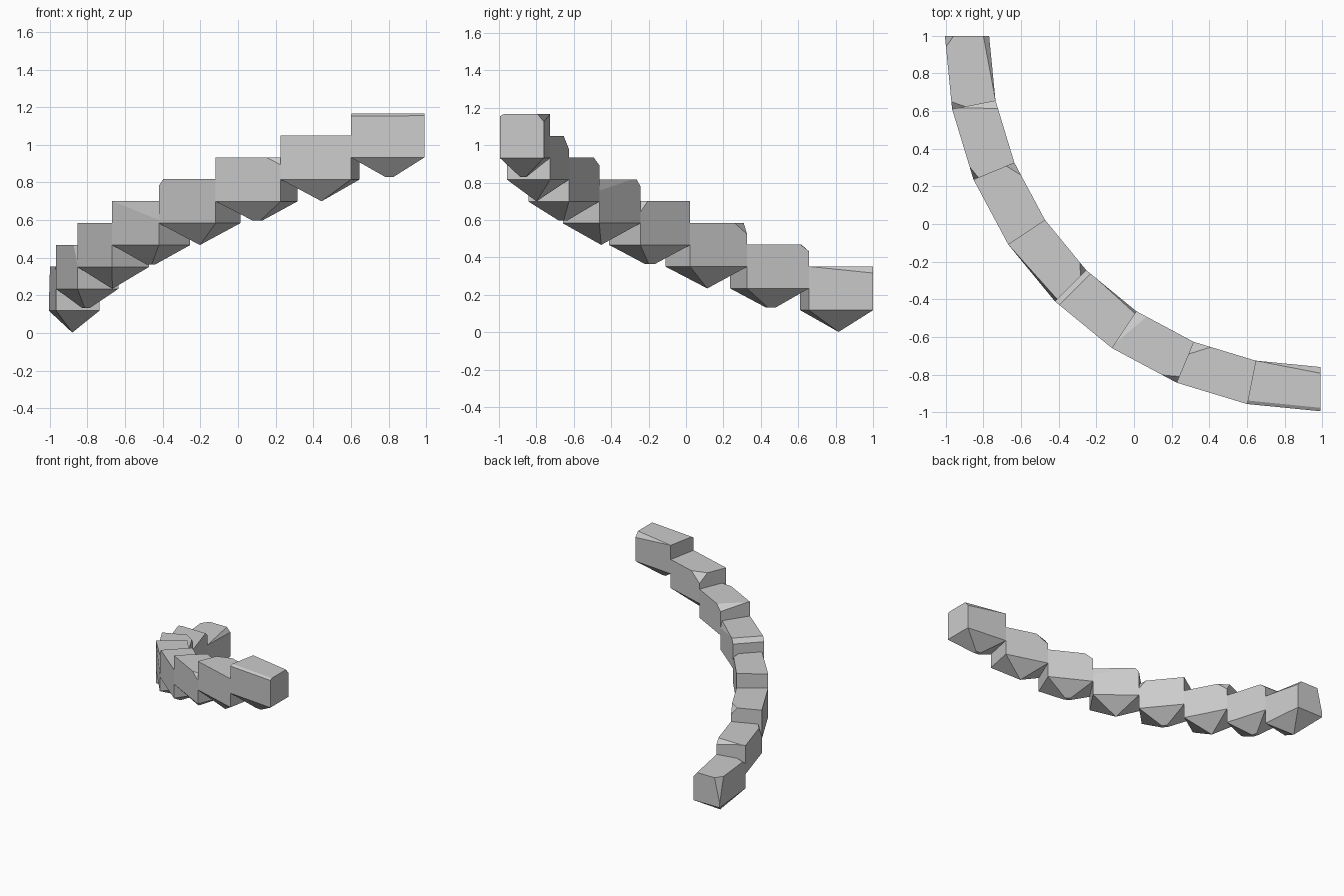
import bpy, bmesh, math
from mathutils import Vector

cube = bpy.data.objects.get("Cube")
if cube:
    bpy.data.objects.remove(cube, do_unlink=True)

# Grey stone
stone = bpy.data.materials.new("grey_stone")
stone.use_nodes = True
COLOUR = (0.6, 0.6, 0.6, 1)
stone.diffuse_color = COLOUR
stone.node_tree.nodes["Principled BSDF"].inputs["Base Color"].default_value = COLOUR

# Quarter-turn stair layout
STEPS = 8
CENTRE = Vector((0.99, 1.0, 0))
OUTER, INNER = 1.995, 1.76
RISE, SHELF, TOP = 0.1163, 0.118, 0.352
LONG = 50  # makes a corner cut run along a whole edge


def polar(angle, radius, z):
    return CENTRE + Vector((-math.cos(angle) * radius, -math.sin(angle) * radius, z))


def slice_off(bm, point, normal):
    """Remove everything on the normal side of a plane and cap the cut."""
    geom = bm.verts[:] + bm.edges[:] + bm.faces[:]
    cut = bmesh.ops.bisect_plane(bm, geom=geom, dist=1e-5, plane_co=point,
                                 plane_no=normal, clear_outer=True)
    edges = [e for e in cut["geom_cut"] if isinstance(e, bmesh.types.BMEdge)]
    if edges:
        bmesh.ops.holes_fill(bm, edges=edges, sides=0)


def make_step(i, chips):
    a0, a1 = (math.pi / 2 * k / STEPS for k in (i, i + 1))
    lift = i * RISE
    ring = [(a0, OUTER), (a1, OUTER), (a1, INNER), (a0, INNER)]
    bm = bmesh.new()
    low = [bm.verts.new(polar(a, r, lift + SHELF)) for a, r in ring]
    high = [bm.verts.new(polar(a, r, lift + TOP)) for a, r in ring]
    tip = bm.verts.new(polar((a0 + a1) / 2, 1.88, lift + 0.002))
    bm.faces.new(high)
    for k in range(4):
        n = (k + 1) % 4
        bm.faces.new((low[k], low[n], high[n], high[k]))
        bm.faces.new((low[n], low[k], tip))
    corners = [v.co.copy() for v in high]
    middle = sum(corners, Vector()) / 4 - Vector((0, 0, 0.1))

    # Chipped top corners: distance along the step, across it, and down
    for end, side, along, across, down in chips:
        k = [(0, "out"), (1, "out"), (1, "in"), (0, "in")].index((end, side))
        corner = corners[k]
        along_to = corners[(1, 0, 3, 2)[k]]
        across_to = corners[(3, 2, 1, 0)[k]]
        p = corner + (along_to - corner) * along
        q = corner + (across_to - corner) * across
        s = corner - Vector((0, 0, down))
        normal = (q - p).cross(s - p).normalized()
        if normal.dot(middle - p) > 0:
            normal.negate()
        slice_off(bm, p, normal)

    # Blunted tip under every second step
    if i % 2:
        slice_off(bm, Vector((0, 0, lift + 0.016)), Vector((0, 0, -1)))

    bmesh.ops.recalc_face_normals(bm, faces=bm.faces)
    name = f"stair_step_{i + 1}"
    mesh = bpy.data.meshes.new(name)
    bm.to_mesh(mesh)
    bm.free()
    mesh.materials.append(stone)
    bpy.context.collection.objects.link(bpy.data.objects.new(name, mesh))


# Chips for each step, lowest step first
CHIPS = [
    [(0, "in", 1, 0.13, 0.035), (0, "out", 0.15, 0.2, 0.2), (1, "out", 0.1, 0.3, 0.03)],
    [(0, "in", 0.13, 0.85, 0.035), (1, "out", 0.18, 0.12, 0.1)],
    [(0, "in", 0.22, 0.2, 0.06)],
    [(1, "out", 1, 0.07, 0.1), (1, "in", 0.15, 0.18, 0.06)],
    [(0, "in", 0.09, LONG, 0.035), (1, "in", 0.8, 0.06, 0.06)],
    [(0, "in", 0.18, 0.9, 0.04), (1, "out", 0.22, 0.15, 0.04)],
    [(0, "in", 0.28, 0.3, 0.07)],
    [(1, "in", 1, 0.14, 0.04), (0, "out", LONG, 0.08, 0.012)],
]
for index, chips in enumerate(CHIPS):
    make_step(index, chips)
